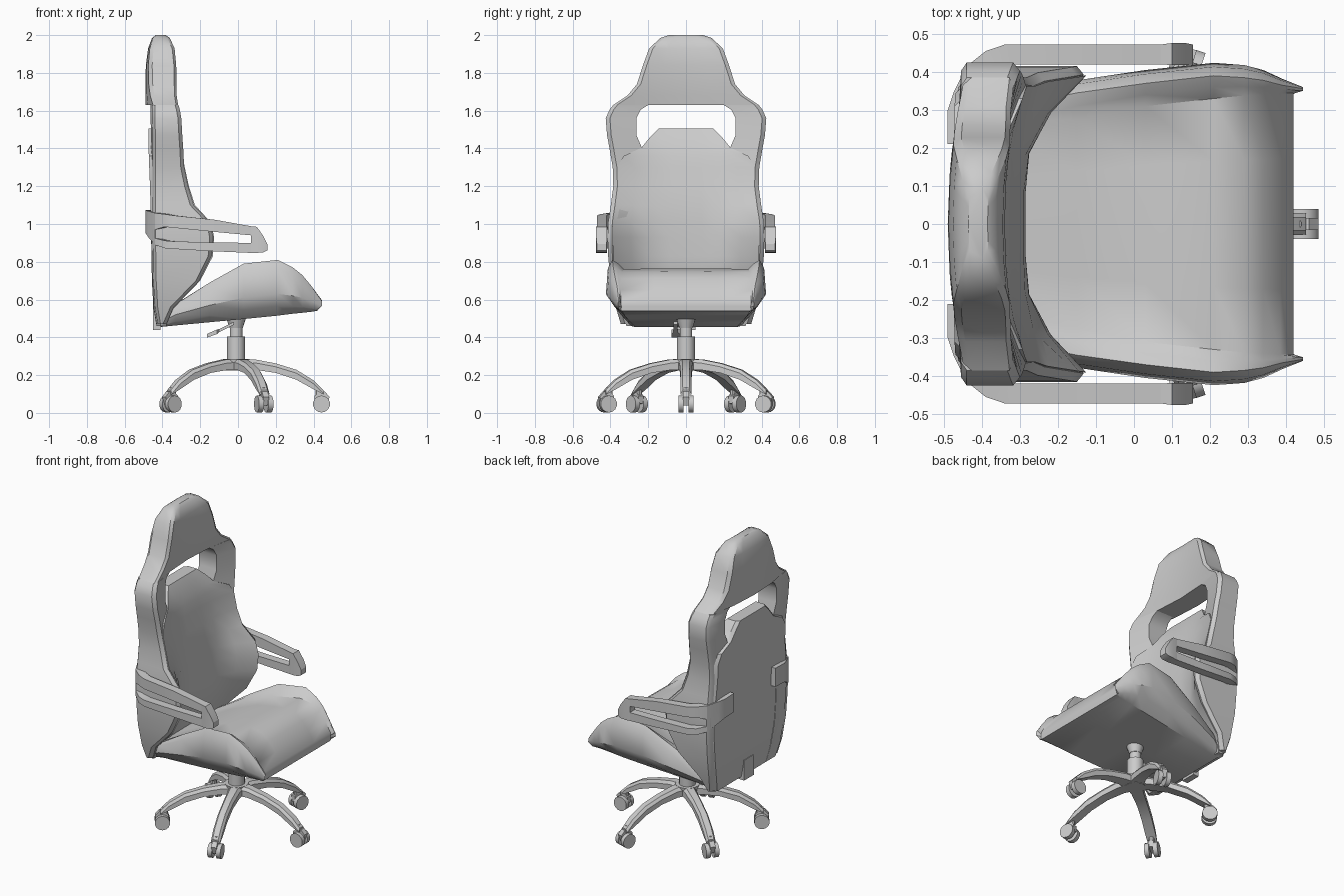
import bpy, bmesh, math
from mathutils import Matrix, Vector


def finish(name, bm, angle=35):
    bmesh.ops.recalc_face_normals(bm, faces=bm.faces)
    me = bpy.data.meshes.new(name)
    bm.to_mesh(me)
    bm.free()
    ob = bpy.data.objects.new(name, me)
    bpy.context.collection.objects.link(ob)
    bpy.ops.object.select_all(action='DESELECT')
    ob.select_set(True)
    bpy.context.view_layer.objects.active = ob
    bpy.ops.object.shade_smooth_by_angle(angle=math.radians(angle))
    return ob


def loft(bm, rings):
    """Skin a chain of equal-length rings and cap both ends."""
    vs = [[bm.verts.new(p) for p in r] for r in rings]
    n = len(vs[0])
    for a, b in zip(vs, vs[1:]):
        for i in range(n):
            j = (i + 1) % n
            bm.faces.new((a[i], a[j], b[j], b[i]))
    bm.faces.new(vs[0])
    bm.faces.new(vs[-1])


def cylinder(bm, r1, r2, depth, matrix, seg=20):
    bmesh.ops.create_cone(bm, cap_ends=True, segments=seg, radius1=r1, radius2=r2,
                          depth=depth, matrix=matrix)


def box(bm, size, matrix):
    bmesh.ops.create_cube(bm, size=1, matrix=matrix @ Matrix.Diagonal((*size, 1)))


T = Matrix.Translation


def bend(y):
    return 0.3 * y * y


# Backrest frame: solid headrest
bm = bmesh.new()
rings = []
for z, w, xb, xf in [(2.0, .09, -.435, -.385), (1.985, .135, -.455, -.365), (1.93, .195, -.476, -.345),
                     (1.84, .228, -.488, -.34), (1.74, .26, -.49, -.343), (1.68, .31, -.49, -.35),
                     (1.63, .385, -.49, -.357)]:
    ys = [-(w - .02), -w * .5, 0, w * .5, w - .02]
    rings.append([(xf + bend(y), y, z) for y in ys]
                 + [(xf - .015 + bend(w), w, z), (xb + .018 + bend(w), w, z)]
                 + [(xb + bend(y), y, z) for y in reversed(ys)]
                 + [(xb + .018 + bend(w), -w, z), (xf - .015 + bend(w), -w, z)])
loft(bm, rings)

# Backrest frame: side rails around the opening, down into the wings
rails = [  # z, inner y, outer y, back x, front x inside, front x outside
    (1.63, .20, .385, -.455, -.345, -.315), (1.605, .24, .405, -.455, -.342, -.308),
    (1.56, .262, .425, -.455, -.335, -.30),
    (1.47, .262, .418, -.452, -.335, -.295), (1.40, .232, .405, -.452, -.34, -.29),
    (1.30, .232, .388, -.452, -.33, -.285), (1.20, .24, .385, -.452, -.315, -.265),
    (1.10, .25, .398, -.452, -.30, -.235), (1.01, .26, .412, -.452, -.28, -.15),
    (.93, .26, .415, -.452, -.27, -.132), (.83, .26, .412, -.45, -.28, -.14),
    (.70, .25, .40, -.448, -.30, -.205), (.56, .22, .372, -.44, -.38, -.34),
    (.47, .2, .345, -.425, -.40, -.38)]
for s in (-1, 1):
    loft(bm, [[(fi, s * yi, z), (fo, s * (yo - .022), z), (fo - .018, s * yo, z),
               (xb + .015, s * yo, z), (xb, s * (yo - .022), z), (xb - .008, s * yi, z)]
              for z, yi, yo, xb, fi, fo in rails])
finish("backrest_frame", bm)

# Concave backrest cushion with its flat rear panel
bm = bmesh.new()
rings = []
for z, w, xe, xc, xb in [(1.505, .145, -.395, -.395, -.475), (1.46, .19, -.365, -.37, -.475),
                         (1.405, .235, -.335, -.35, -.474), (1.36, .33, -.293, -.335, -.472),
                         (1.30, .363, -.282, -.325, -.47), (1.20, .363, -.26, -.305, -.466),
                         (1.10, .374, -.228, -.29, -.463),
                         (1.01, .387, -.145, -.285, -.46), (.93, .39, -.126, -.285, -.458),
                         (.83, .385, -.133, -.285, -.456), (.70, .372, -.2, -.29, -.453),
                         (.55, .345, -.345, -.36, -.445), (.46, .315, -.38, -.38, -.43)]:
    xm = xc + .42 * (xe - xc)
    half = [(xc, w * .22), (xc + .06 * (xe - xc), w * .48), (xm, w * .75), (xe, w),
            (xb + .02, w), (xb, w - .02)]
    rings.append([(x, y, z) for x, y in half] + [(x, -y, z) for x, y in reversed(half)])
loft(bm, rings)
finish("backrest_cushion", bm)

# Mounting tab low on the rear
bm = bmesh.new()
box(bm, (.04, .10, .13), T((-.43, 0, .505)))
finish("rear_tab", bm)

# Bucket seat with raised side bolsters
bm = bmesh.new()
rings = []
for x, xp, zb, yb, zm, yo, zt, yt, zs, yi in [  # xp is the x of the seat pan
        (-.41, -.41, .455, .27, .48, .30, .54, .29, .54, .22),
        (-.33, -.33, .463, .275, .52, .335, .575, .31, .57, .23),
        (-.15, -.15, .48, .295, .57, .378, .69, .345, .665, .275),
        (.03, .03, .497, .31, .61, .405, .79, .37, .735, .31),
        (.21, .21, .515, .325, .63, .424, .81, .39, .762, .33),
        (.29, .29, .525, .33, .62, .418, .77, .385, .745, .338),
        (.34, .34, .53, .332, .61, .405, .73, .378, .71, .34),
        (.39, .385, .535, .335, .59, .382, .67, .365, .65, .343),
        (.445, .417, .54, .338, .567, .36, .59, .356, .59, .345),
        (.42, .42, .54, .338, .56, .342, .57, .343, .57, .343)]:
    half = [(0, zb), (yb, zb), ((yb + yo) / 2 + .006, (zb + zm) / 2 - .008), (yo, zm),
            (yo + .3 * (yt - yo), zm + .75 * (zt - zm)), (yt, zt),
            ((yt + yi) / 2, (zt + zs) / 2 + .005), (yi, zs), (yi * .5, zs + .002), (0, zs + .003)]
    front = [(x if 3 <= i <= 6 else xp, y, z) for i, (y, z) in enumerate(half)]
    rings.append(front + [(px, -y, z) for px, y, z in front[-2:0:-1]])
loft(bm, rings)
finish("seat", bm, 38)

# Armrests: upper and lower strands, rear wrap and slanted front tip
plan = [(.07, .472, .07, .42), (-.12, .472, -.12, .42), (-.34, .472, -.33, .42),
        (-.39, .455, -.365, .41), (-.44, .415, -.40, .385)]
upper = [(.94, .988), (.958, 1.022), (.98, 1.045), (.985, 1.052), (.97, 1.058)]
lower = [(.847, .90), (.855, .902), (.868, .908), (.872, .912), (.89, .925)]
wrap = [(-.44, .415, -.40, .385, .89, 1.058), (-.475, .345, -.43, .335, .93, 1.068),
        (-.49, .30, -.445, .30, .952, 1.072), (-.49, .21, -.445, .21, .955, 1.075)]
tip = [(.07, .472, .07, .42, .847, .988), (.10, .476, .10, .418, .847, .985),
       (.135, .476, .135, .418, .85, .935), (.155, .472, .155, .42, .86, .895)]
for s, side in ((-1, "right"), (1, "left")):
    bm = bmesh.new()
    for rows in ([(*p, *z) for p, z in zip(plan, upper)],
                 [(*p, *z) for p, z in zip(plan, lower)], wrap, tip):
        loft(bm, [[(xo, s * yo, z0), (xo, s * yo, z1), (xi, s * yi, z1), (xi, s * yi, z0)]
                  for xo, yo, xi, yi, z0, z1 in rows])
    finish(side + "_armrest", bm, 25)

# Gas lift column and seat socket
bm = bmesh.new()
for z0, z1, r1, r2 in [(.225, .285, .06, .07), (.28, .405, .048, .048),
                       (.40, .47, .033, .033), (.45, .51, .035, .055)]:
    cylinder(bm, r1, r2, z1 - z0, T((-.01, 0, (z0 + z1) / 2)))
finish("gas_lift", bm)

# Height lever
bm = bmesh.new()
rings = []
for x, z, w, h in [(-.02, .475, .01, .008), (-.10, .435, .01, .008), (-.11, .43, .022, .012),
                   (-.165, .408, .022, .01)]:
    rings.append([(x, -.055 - w, z - h), (x, -.055 + w, z - h),
                  (x, -.055 + w, z + h), (x, -.055 - w, z + h)])
loft(bm, rings)
finish("height_lever", bm)

# Five-star base and twin-wheel casters
leg_rows = [(0, .285, .225, .045), (.09, .283, .228, .036), (.20, .262, .212, .031),
            (.31, .228, .175, .03), (.40, .172, .125, .03), (.452, .12, .098, .028)]
base, casters = bmesh.new(), bmesh.new()
for k in range(5):
    R = Matrix.Rotation(math.radians(72 * k), 4, 'Z')
    loft(base, [[R @ Vector((r, y, z)) for y, z in
                 ((-w * .6, zt), (w * .6, zt), (w, zt - .018), (w, zb), (-w, zb), (-w, zt - .018))]
                for r, zt, zb, w in leg_rows])
    for y in (-.026, .026):
        cylinder(casters, .045, .045, .028,
                 R @ T((.442, y, .047)) @ Matrix.Rotation(math.pi / 2, 4, 'X'), 14)
    cylinder(casters, .016, .016, .07, R @ T((.425, 0, .1)), 10)
    loft(casters, [[R @ Vector((x, y, z)) for x, z in
                    ((.405, .05), (.405, .09), (.43, .112), (.46, .112), (.485, .085), (.47, .04))]
                   for y in (-.016, .016)])
finish("star_base", base)
finish("casters", casters)
